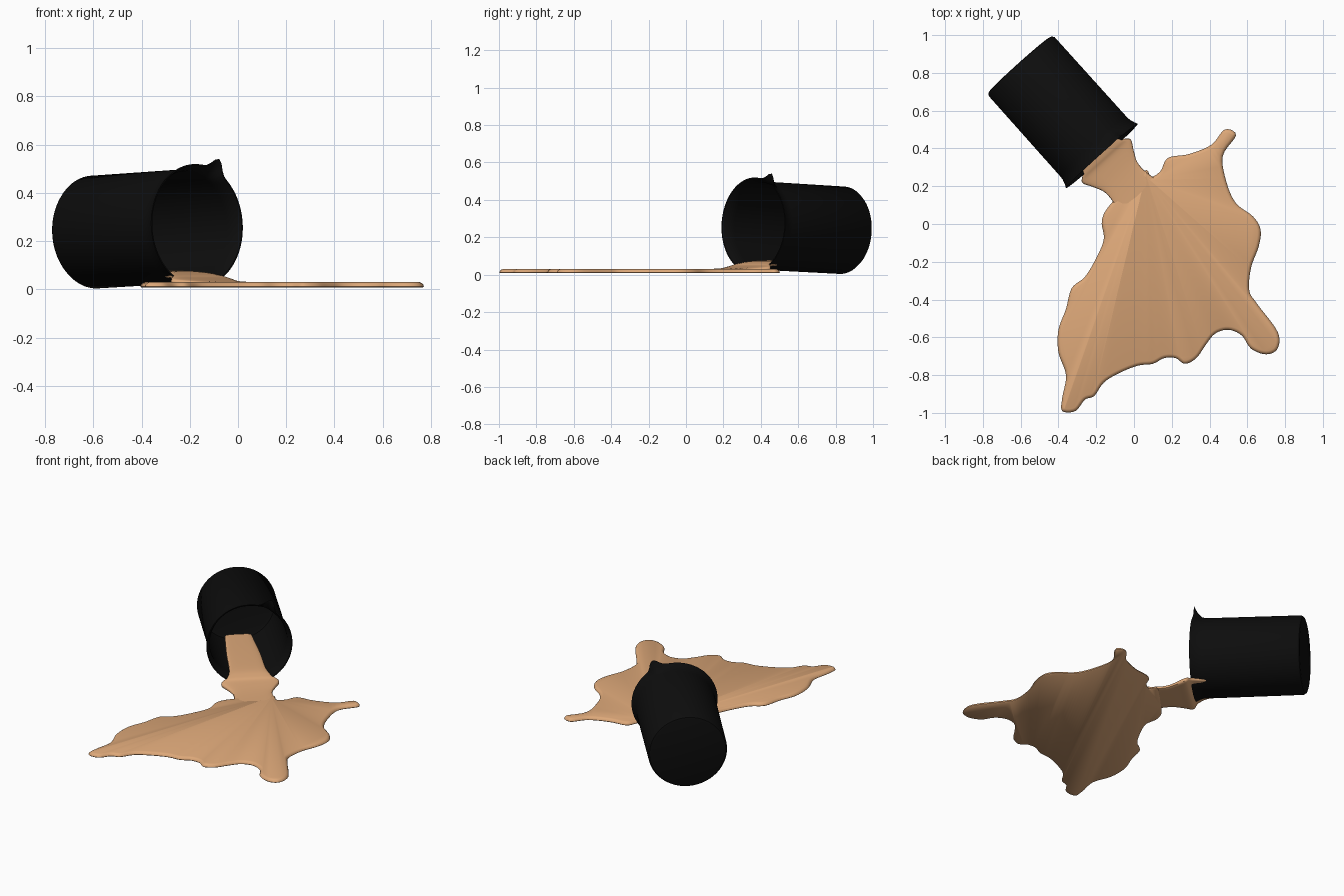
import bpy, bmesh
from math import sin, cos, pi, exp, radians
from mathutils import Vector, Matrix

if "Cube" in bpy.data.objects:
    bpy.data.objects.remove(bpy.data.objects["Cube"])


def material(name, rgb, rough):
    m = bpy.data.materials.new(name)
    m.use_nodes = True
    m.diffuse_color = (*rgb, 1)
    node = m.node_tree.nodes["Principled BSDF"]
    node.inputs["Base Color"].default_value = (*rgb, 1)
    node.inputs["Roughness"].default_value = rough
    return m


BLACK = material("black metal", (0.004, 0.004, 0.004), 0.5)
TAN = material("milky coffee", (0.72, 0.39, 0.19), 0.5)


def finish(bm, name, mat, angle):
    bmesh.ops.recalc_face_normals(bm, faces=bm.faces)
    mesh = bpy.data.meshes.new(name)
    bm.to_mesh(mesh)
    bm.free()
    mesh.materials.append(mat)
    obj = bpy.data.objects.new(name, mesh)
    bpy.context.collection.objects.link(obj)
    bpy.ops.object.select_all(action="DESELECT")
    obj.select_set(True)
    bpy.context.view_layer.objects.active = obj
    bpy.ops.object.shade_smooth_by_angle(angle=radians(angle))
    return obj


def loft(bm, rings):
    """Bridge closed rings of points and cap both ends."""
    rows = [[bm.verts.new(p) for p in ring] for ring in rings]
    n = len(rows[0])
    for a, b in zip(rows, rows[1:]):
        for i in range(n):
            j = (i + 1) % n
            bm.faces.new((a[i], a[j], b[j], b[i]))
    bm.faces.new(rows[0])
    bm.faces.new(rows[-1][::-1])


def spline(points, steps, closed=True):
    """Smooth curve through the points (Catmull-Rom)."""
    pts = [Vector(p) for p in points]
    n = len(pts)
    out = []
    for i in range(n if closed else n - 1):
        if closed:
            a, b, c, d = (pts[(i + k) % n] for k in (-1, 0, 1, 2))
        else:
            a, b, c, d = (pts[min(max(i + k, 0), n - 1)] for k in (-1, 0, 1, 2))
        for s in range(steps):
            t = s / steps
            out.append(b + (c - a) * t / 2 + (a * 2 - b * 5 + c * 4 - d) * t * t / 2
                       + (b * 3 - a - c * 3 + d) * t ** 3 / 2)
    return out if closed else out + [pts[-1]]


# Cup frame: origin at the mouth, columns are sideways, up and outwards
MOUTH = Vector((-0.17, 0.36, 0.265))
BASE = Vector((-0.605, 0.845, 0.237))
axis = (MOUTH - BASE).normalized()
side = Vector((0, 0, 1)).cross(axis).normalized()
up = axis.cross(side)
LENGTH = (MOUTH - BASE).length

# Pitcher: hollow lathe as (distance from base, radius, spout amount)
profile = [
    (0, 0.215, 0), (0.004, 0.226, 0), (0.016, 0.234, 0), (LENGTH - 0.07, 0.236, 0),
    (LENGTH - 0.045, 0.238, 0.1), (LENGTH - 0.02, 0.246, 0.45), (LENGTH, 0.255, 1),
    (LENGTH, 0.249, 1), (LENGTH - 0.02, 0.239, 0.45), (LENGTH - 0.045, 0.23, 0.1),
    (LENGTH - 0.07, 0.228, 0), (0.02, 0.226, 0), (0.012, 0.21, 0)]
SEGMENTS = 96
SPOUT = radians(64)
rings = []
for dist, radius, lip in profile:
    ring = []
    for i in range(SEGMENTS):
        ang = 2 * pi * i / SEGMENTS
        r = radius + lip * 0.052 * exp(-((ang - SPOUT) / 0.13) ** 2)
        ring.append(BASE + axis * dist + (side * cos(ang) + up * sin(ang)) * r)
    rings.append(ring)
bm = bmesh.new()
loft(bm, rings)
finish(bm, "pitcher", BLACK, 35)

# Puddle: smooth outline raised to a thin slab with a rounded edge
outline = [
    (-0.12, 0.11), (-0.17, 0.02), (-0.16, -0.08), (-0.2, -0.18), (-0.26, -0.28),
    (-0.33, -0.34), (-0.36, -0.45), (-0.4, -0.56), (-0.4, -0.68), (-0.36, -0.8),
    (-0.38, -0.92), (-0.38, -0.99), (-0.31, -0.99), (-0.26, -0.93), (-0.21, -0.91),
    (-0.16, -0.84), (-0.08, -0.79), (0.02, -0.75), (0.1, -0.74), (0.16, -0.71),
    (0.22, -0.71), (0.27, -0.74), (0.33, -0.71), (0.38, -0.64), (0.43, -0.58),
    (0.5, -0.56), (0.57, -0.59), (0.62, -0.66), (0.7, -0.69), (0.76, -0.66),
    (0.76, -0.57), (0.65, -0.42), (0.61, -0.35), (0.62, -0.23), (0.66, -0.12),
    (0.67, -0.03), (0.63, 0.04), (0.54, 0.11), (0.49, 0.22), (0.47, 0.36),
    (0.54, 0.47), (0.48, 0.5), (0.41, 0.42), (0.29, 0.37), (0.18, 0.35),
    (0.14, 0.28), (0.09, 0.25), (0.05, 0.28)]
edge = spline(outline, 5)


def inset(points, amount):
    out = []
    for i, p in enumerate(points):
        t = (points[(i + 1) % len(points)] - points[i - 1]).normalized()
        out.append(p + Vector((-t.y, t.x)) * amount)
    return out


bm = bmesh.new()
loft(bm, [[(p.x, p.y, z) for p in inset(edge, amount)]
          for amount, z in ((0.004, 0.008), (0, 0.012), (0.003, 0.02),
                            (0.009, 0.026), (0.018, 0.03))])
finish(bm, "puddle", TAN, 50)

# Stream: (distance past the mouth, half width, bottom, top)
stations = [
    (-0.55, 0.08, 0.045, 0.08), (-0.3, 0.1, 0.046, 0.08), (-0.08, 0.11, 0.045, 0.075),
    (0, 0.14, 0.035, 0.062), (0.035, 0.172, 0.012, 0.05), (0.09, 0.145, 0.01, 0.042),
    (0.15, 0.118, 0.009, 0.036), (0.22, 0.118, 0.009, 0.032), (0.32, 0.14, 0.009, 0.029)]
flow = Vector((axis.x, axis.y, 0)).normalized()
origin = Vector((MOUTH.x, MOUTH.y, 0))
rings = []
for dist, half, low, high in spline([Vector(s) for s in stations], 5, closed=False):
    ring = []
    for i in range(24):
        c, s = cos(2 * pi * i / 24), sin(2 * pi * i / 24)
        # Squared-off oval cross-section
        w = half * abs(c) ** 0.5 * (1 if c > 0 else -1)
        h = abs(s) ** 0.5 * (1 if s > 0 else -1)
        ring.append(origin + flow * dist + side * w
                    + Vector((0, 0, (low + high) / 2 + h * (high - low) / 2)))
    rings.append(ring)
bm = bmesh.new()
loft(bm, rings)
finish(bm, "stream", TAN, 50)
